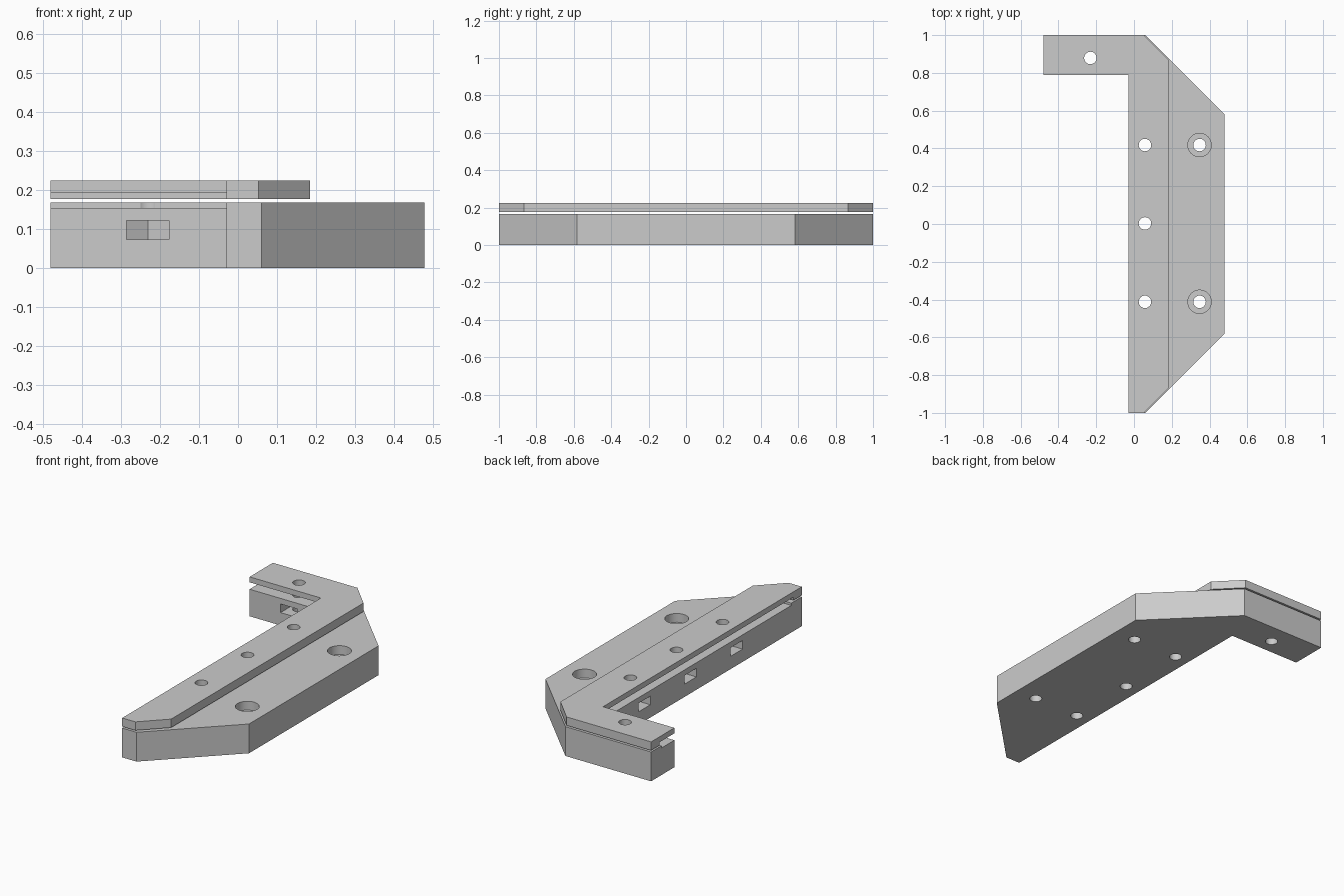
import bpy
import bmesh
import math

cube = bpy.data.objects.get("Cube")
if cube:
    bpy.data.objects.remove(cube, do_unlink=True)

grey = bpy.data.materials.new("light grey")
grey.use_nodes = True
grey.diffuse_color = (0.6, 0.6, 0.6, 1)
grey.node_tree.nodes["Principled BSDF"].inputs["Base Color"].default_value = (0.6, 0.6, 0.6, 1)


def prism(name, outline, z0, z1):
    """Extrude a plan outline from z0 to z1."""
    bm = bmesh.new()
    face = bm.faces.new([bm.verts.new((x, y, z0)) for x, y in outline])
    new = bmesh.ops.extrude_face_region(bm, geom=[face])["geom"]
    verts = [v for v in new if isinstance(v, bmesh.types.BMVert)]
    bmesh.ops.translate(bm, verts=verts, vec=(0, 0, z1 - z0))
    bmesh.ops.recalc_face_normals(bm, faces=bm.faces)
    mesh = bpy.data.meshes.new(name)
    bm.to_mesh(mesh)
    bm.free()
    mesh.materials.append(grey)
    obj = bpy.data.objects.new(name, mesh)
    bpy.context.collection.objects.link(obj)
    return obj


def circle(x, y, r, n=32):
    return [(x + r * math.cos(2 * math.pi * i / n), y + r * math.sin(2 * math.pi * i / n))
            for i in range(n)]


def cut(target, outline, z0, z1):
    """Subtract a prism from the target and discard the cutter."""
    cutter = prism("cutter", outline, z0, z1)
    cutter.hide_render = True
    mod = target.modifiers.new("cut", "BOOLEAN")
    mod.operation = "DIFFERENCE"
    mod.solver = "EXACT"
    mod.object = cutter
    bpy.context.view_layer.objects.active = target
    bpy.ops.object.modifier_apply(modifier=mod.name)
    bpy.data.objects.remove(cutter, do_unlink=True)


def recess(wall_x, wall_y):
    """Plan of the panel seat along the inner edges, closed at the front."""
    return [(-0.6, 0.7), (-0.6, wall_y), (wall_x, wall_y),
            (wall_x, -wall_y), (-0.2, -wall_y), (-0.2, 0.7)]


HOLE_R = 0.033
ARM_HOLE = (-0.231, 0.879)
SPINE_HOLES = [(0.058, y) for y in (0.418, 0.003, -0.412)]
OUTER_HOLES = [(0.347, 0.418), (0.347, -0.412)]
INNER = [(-0.03, -1), (-0.03, 0.79), (-0.48, 0.79), (-0.48, 1)]

# Thick base and thin clamping plate
base = prism("base_bracket", INNER + [(0.06, 1), (0.478, 0.583), (0.478, -0.583), (0.06, -1)],
             0, 0.167)
plate = prism("clamp_plate", INNER + [(0.053, 1), (0.185, 0.866), (0.185, -0.866), (0.053, -1)],
              0.176, 0.2245)

# Facing recesses that hold a panel between the two parts
cut(base, recess(0.085, 0.906), 0.154, 0.3)
cut(plate, recess(0.105, 0.925), 0.1, 0.1935)

# Nut slots with pointed ends, opening on the inner side
HALF, R = 0.054, 0.0624
x, y = ARM_HOLE
cut(base, [(x - HALF, 0.7), (x + HALF, 0.7), (x + HALF, y + R / 2), (x, y + R),
           (x - HALF, y + R / 2)], 0.073, 0.122)
for x, y in SPINE_HOLES:
    cut(base, [(-0.1, y - HALF), (x + R / 2, y - HALF), (x + R, y),
               (x + R / 2, y + HALF), (-0.1, y + HALF)], 0.073, 0.122)

# Screw holes through both parts
for hole in [ARM_HOLE] + SPINE_HOLES:
    cut(base, circle(*hole, HOLE_R), -0.1, 0.3)
    cut(plate, circle(*hole, HOLE_R), 0.1, 0.3)

# Counterbored mounting holes in the base
for hole in OUTER_HOLES:
    cut(base, circle(*hole, 0.062), 0.117, 0.3)
    cut(base, circle(*hole, HOLE_R), -0.1, 0.3)

# Smooth the hole walls, keep edges sharp
for obj in (base, plate):
    bpy.ops.object.select_all(action="DESELECT")
    obj.select_set(True)
    bpy.context.view_layer.objects.active = obj
    bpy.ops.object.shade_smooth_by_angle(angle=math.radians(30))
